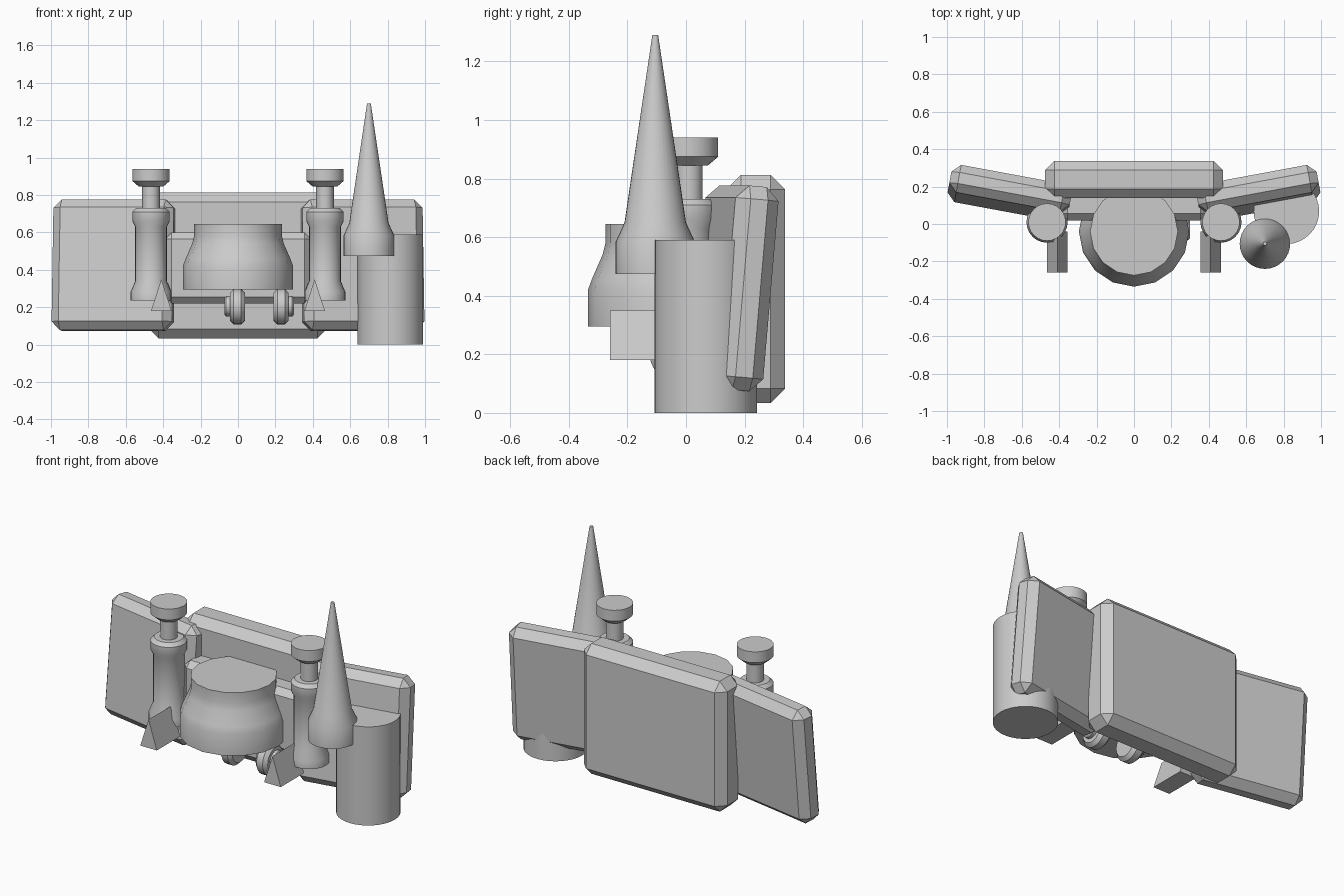
import bpy, bmesh, math
from mathutils import Matrix

if "Cube" in bpy.data.objects:
    bpy.data.objects.remove(bpy.data.objects["Cube"])

grey = bpy.data.materials.new("plain_grey")
grey.use_nodes = True
grey.diffuse_color = (0.6, 0.6, 0.6, 1)
grey.node_tree.nodes["Principled BSDF"].inputs["Base Color"].default_value = (0.6, 0.6, 0.6, 1)


def finish(name, bm, loc=(0, 0, 0), rot=(0, 0, 0), smooth=True):
    bmesh.ops.recalc_face_normals(bm, faces=bm.faces)
    mesh = bpy.data.meshes.new(name)
    bm.to_mesh(mesh)
    bm.free()
    mesh.materials.append(grey)
    ob = bpy.data.objects.new(name, mesh)
    bpy.context.collection.objects.link(ob)
    ob.location = loc
    ob.rotation_euler = [math.radians(a) for a in rot]
    if smooth:
        bpy.ops.object.select_all(action='DESELECT')
        ob.select_set(True)
        bpy.context.view_layer.objects.active = ob
        bpy.ops.object.shade_smooth_by_angle(angle=math.radians(35))
    return ob


def slab(name, size, loc, rot=(0, 0, 0), bevel=0.045):
    """Box with chamfered edges."""
    bm = bmesh.new()
    bmesh.ops.create_cube(bm, size=1, matrix=Matrix.Diagonal((*size, 1)))
    ob = finish(name, bm, loc, rot, smooth=False)
    mod = ob.modifiers.new("chamfer", 'BEVEL')
    mod.width, mod.segments = bevel, 1
    return ob


def lathe(name, profile, loc, sides=24, rot=(0, 0, 0)):
    """Closed solid of revolution from (radius, height) pairs."""
    bm = bmesh.new()
    rings = []
    for r, z in profile:
        rings.append([bm.verts.new((r * math.sin(i * math.tau / sides),
                                    -r * math.cos(i * math.tau / sides), z))
                      for i in range(sides)])
    for a, b in zip(rings, rings[1:]):
        for i in range(sides):
            j = (i + 1) % sides
            bm.faces.new((a[i], a[j], b[j], b[i]))
    bm.faces.new(rings[0])
    bm.faces.new(rings[-1])
    return finish(name, bm, loc, rot)


def wedge(name, x):
    """Triangular prism running front to back."""
    bm = bmesh.new()
    front = [bm.verts.new((px, -0.26, pz)) for px, pz in
             ((-0.055, 0.18), (0.055, 0.18), (0, 0.35))]
    cap = bm.faces.new(front)
    out = bmesh.ops.extrude_face_region(bm, geom=[cap], use_keep_orig=True)
    moved = [v for v in out["geom"] if isinstance(v, bmesh.types.BMVert)]
    bmesh.ops.translate(bm, verts=moved, vec=(0, 0.22, 0))
    return finish(name, bm, (x, 0, 0), smooth=False)


# Panels and the body joining them
slab("centre_panel", (0.95, 0.2, 0.78), (0, 0.238, 0.423), bevel=0.05)
slab("middle_body", (0.78, 0.16, 0.38), (0, 0.1, 0.41), bevel=0.035)

for side, s in (("left", 1), ("right", -1)):
    slab(side + "_panel", (0.654, 0.15, 0.70), (s * 0.665, 0.165, 0.425), (-5, 0, s * 10.5))
    lathe(side + "_pillar",
          [(0.11, 0.235), (0.11, 0.28), (0.085, 0.34), (0.085, 0.63), (0.1, 0.66),
           (0.1, 0.71), (0.08, 0.73), (0.047, 0.73), (0.047, 0.845), (0.065, 0.845),
           (0.1, 0.875), (0.1, 0.94)], (s * 0.465, 0.01, 0))
    wedge(side + "_wedge", s * 0.41)

# Central pot
lathe("pot", [(0.295, 0.295), (0.295, 0.42), (0.28, 0.46), (0.245, 0.54),
              (0.235, 0.58), (0.235, 0.645)], (0, -0.04, 0), sides=16)

# Wheels under the pot, each with an outer hub
for name, x, s in (("left", 0.23, 1), ("right", -0.003, -1)):
    lathe(name + "_wheel", [(0.075, -0.04), (0.095, -0.02), (0.095, 0.02), (0.075, 0.04)],
          (x, -0.03, 0.203), rot=(0, 90, 0))
    lathe(name + "_hub", [(0.055, -0.035), (0.055, 0.025), (0.045, 0.035)],
          (x + s * 0.035, -0.03, 0.205), sides=12, rot=(0, s * 90, 0))

# Upright drum and spike on the left
lathe("drum", [(0.175, 0), (0.175, 0.59)], (0.815, 0.068, 0), sides=32)
lathe("spike", [(0.135, 0.475), (0.135, 0.585), (0.105, 0.65), (0.01, 1.29)],
      (0.7, -0.105, 0), sides=32)
